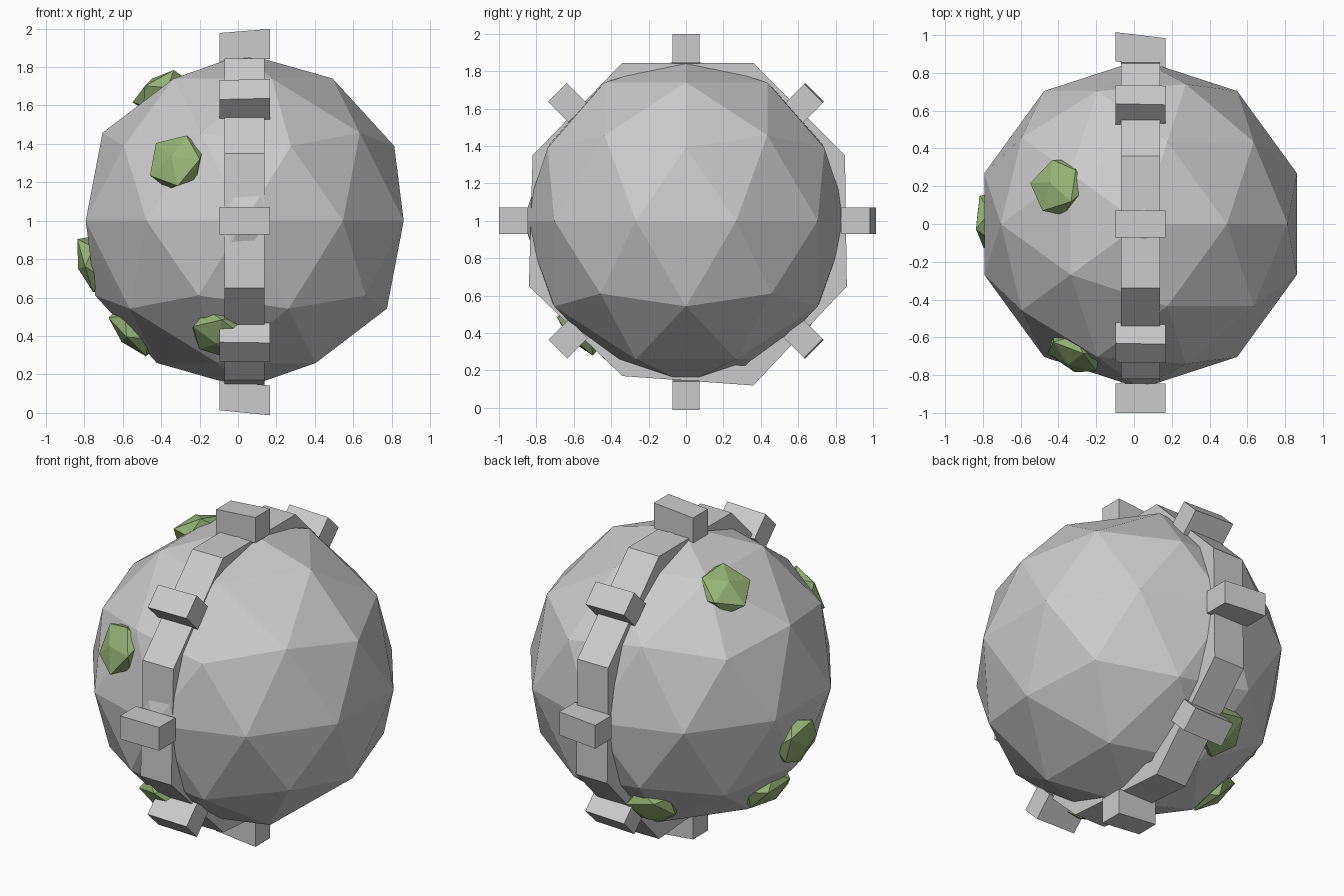
import bpy, bmesh, math, random
from mathutils import Vector, Matrix

if "Cube" in bpy.data.objects:
    bpy.data.objects.remove(bpy.data.objects["Cube"])

random.seed(4)
CENTRE = Vector((0.035, 0, 1.0))


def make_object(name, bm, material=None):
    bmesh.ops.recalc_face_normals(bm, faces=bm.faces)
    mesh = bpy.data.meshes.new(name)
    bm.to_mesh(mesh)
    bm.free()
    obj = bpy.data.objects.new(name, mesh)
    bpy.context.collection.objects.link(obj)
    if material:
        mesh.materials.append(material)
    return obj


# Boulder: low-poly ball
bm = bmesh.new()
bmesh.ops.create_icosphere(bm, subdivisions=2, radius=0.87,
                           matrix=Matrix.Translation(CENTRE))
make_object("boulder", bm)

# Band: slightly uneven eight-sided hoop around the boulder (y, z outline)
outline = [(0.36, 1.845), (0.85, 1.35), (0.86, 0.65), (0.36, 0.12),
           (-0.34, 0.17), (-0.84, 0.65), (-0.82, 1.35), (-0.34, 1.845)]
bm = bmesh.new()
loops = []
for x, scale in ((-0.07, 1), (0.138, 1), (0.138, 0.88), (-0.07, 0.88)):
    loops.append([bm.verts.new((x, y * scale, 1 + (z - 1) * scale))
                  for y, z in outline])
for a, b in zip(loops, loops[1:] + loops[:1]):
    for i in range(8):
        j = (i + 1) % 8
        bm.faces.new((a[i], a[j], b[j], b[i]))
make_object("band", bm)

# Studs: blocks every 45 degrees, each with a small tilt across the band
tilts = [-0.12, -0.03, 0.08, 0.03, 0.0, 0.02, 0.10, -0.03]
for i, tilt in enumerate(tilts):
    bm = bmesh.new()
    bmesh.ops.create_cube(bm, size=1)
    distance = 0.91 if i % 2 == 0 else 0.89
    for v in bm.verts:
        v.co = Vector((v.co.x * 0.265, v.co.y * 0.155, v.co.z * 0.142))
        v.co.y += distance + v.co.x * tilt
    # pull the tallest studs out to the full extent
    if i in (0, 4, 6):
        for v in bm.verts:
            v.co.y += 0.012
    bm.transform(Matrix.Translation(CENTRE)
                 @ Matrix.Rotation(math.radians(45 * i), 4, 'X'))
    make_object(f"stud_{i + 1}", bm)

# Moss: flattened, uneven clumps half sunk into the boulder
moss = bpy.data.materials.new("moss_green")
moss.diffuse_color = (0.30, 0.45, 0.18, 1)
moss.use_nodes = True
moss.node_tree.nodes["Principled BSDF"].inputs["Base Color"].default_value = moss.diffuse_color
clumps = [(-0.355, -0.69, 0.31), (-0.435, 0.20, 0.67), (-0.80, 0.02, -0.23),
          (-0.60, 0.0, -0.59), (-0.135, -0.57, -0.59), (-0.19, 0.55, -0.59)]
for i, offset in enumerate(clumps):
    normal = Vector(offset).normalized()
    bm = bmesh.new()
    bmesh.ops.create_icosphere(bm, subdivisions=1, radius=1)
    for v in bm.verts:
        v.co *= random.uniform(0.92, 1.08)
        v.co = Vector((v.co.x * 0.165, v.co.y * 0.165, v.co.z * 0.08))
    bm.transform(Matrix.Translation(CENTRE + normal * 0.825)
                 @ normal.to_track_quat('Z', 'Y').to_matrix().to_4x4())
    make_object(f"moss_clump_{i + 1}", bm, moss)
